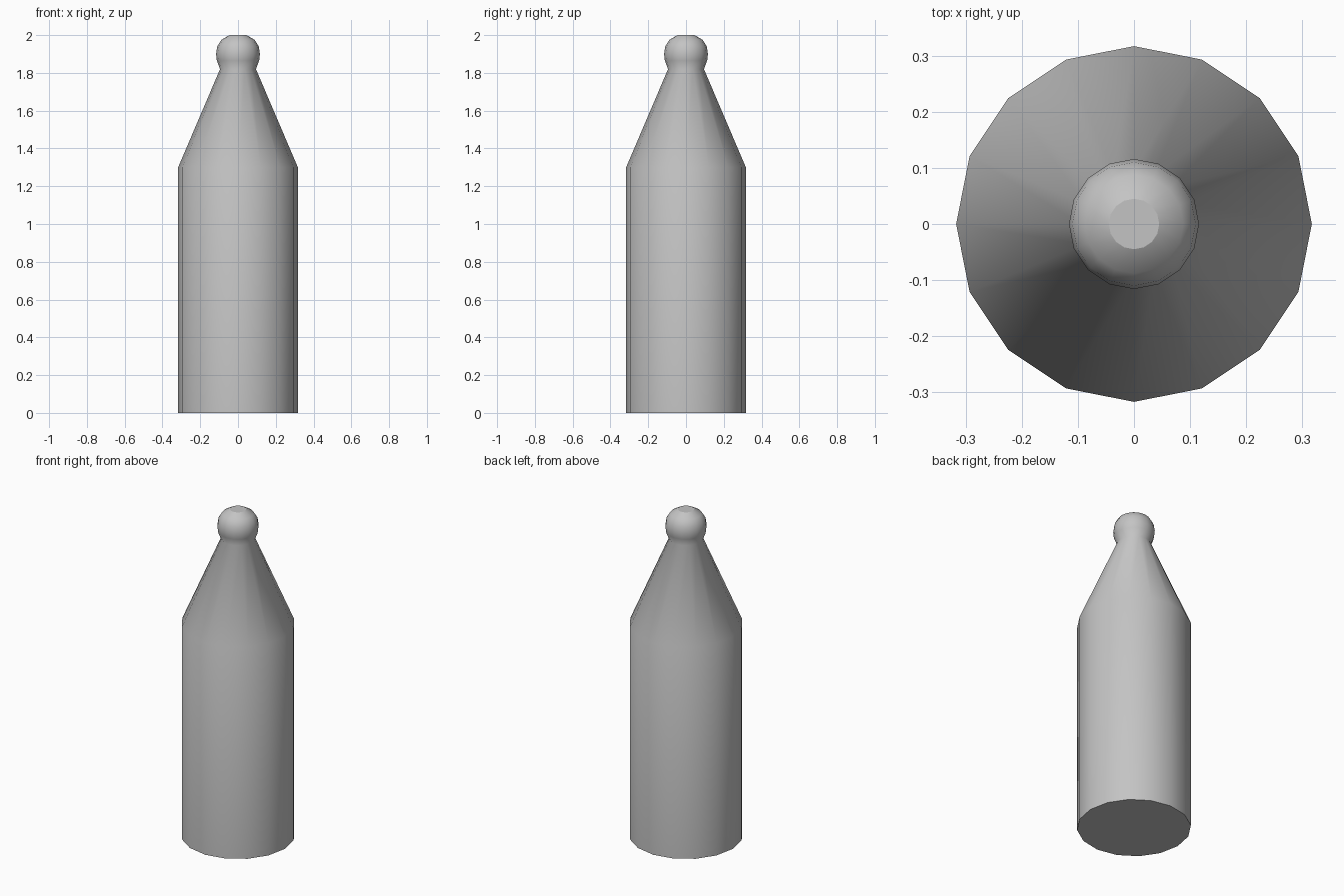
import bpy
import bmesh
from math import cos, sin, tau

cube = bpy.data.objects.get("Cube")
if cube:
    bpy.data.objects.remove(cube, do_unlink=True)

SIDES = 16

# Single grey finish
GREY = (0.55, 0.55, 0.55, 1)
grey = bpy.data.materials.new("grey")
grey.use_nodes = True
grey.diffuse_color = GREY
grey.node_tree.nodes["Principled BSDF"].inputs["Base Color"].default_value = GREY


def lathe(name, profile, material):
    """Turn a (radius, height) profile into a closed, smooth-sided solid."""
    bm = bmesh.new()
    rings = []
    for radius, z in profile:
        rings.append([bm.verts.new((radius * cos(tau * i / SIDES),
                                    radius * sin(tau * i / SIDES), z))
                      for i in range(SIDES)])
    for low, high in zip(rings, rings[1:]):
        for i in range(SIDES):
            j = (i + 1) % SIDES
            bm.faces.new((low[i], low[j], high[j], high[i])).smooth = True
    # Flat end caps
    bm.faces.new(rings[0][::-1]).smooth = False
    bm.faces.new(rings[-1]).smooth = False
    mesh = bpy.data.meshes.new(name)
    bm.to_mesh(mesh)
    bm.free()
    mesh.materials.append(material)
    obj = bpy.data.objects.new(name, mesh)
    bpy.context.collection.objects.link(obj)
    return obj


# Bottle: straight body, tapered shoulder, narrow neck, rounded stopper
body = [(0.317, 0), (0.317, 1.3)]
neck = [(0.095, 1.82)]
stopper = [(0.112, 1.865), (0.116, 1.9), (0.110, 1.94),
           (0.088, 1.975), (0.045, 2)]
lathe("bottle", body + neck + stopper, grey)
